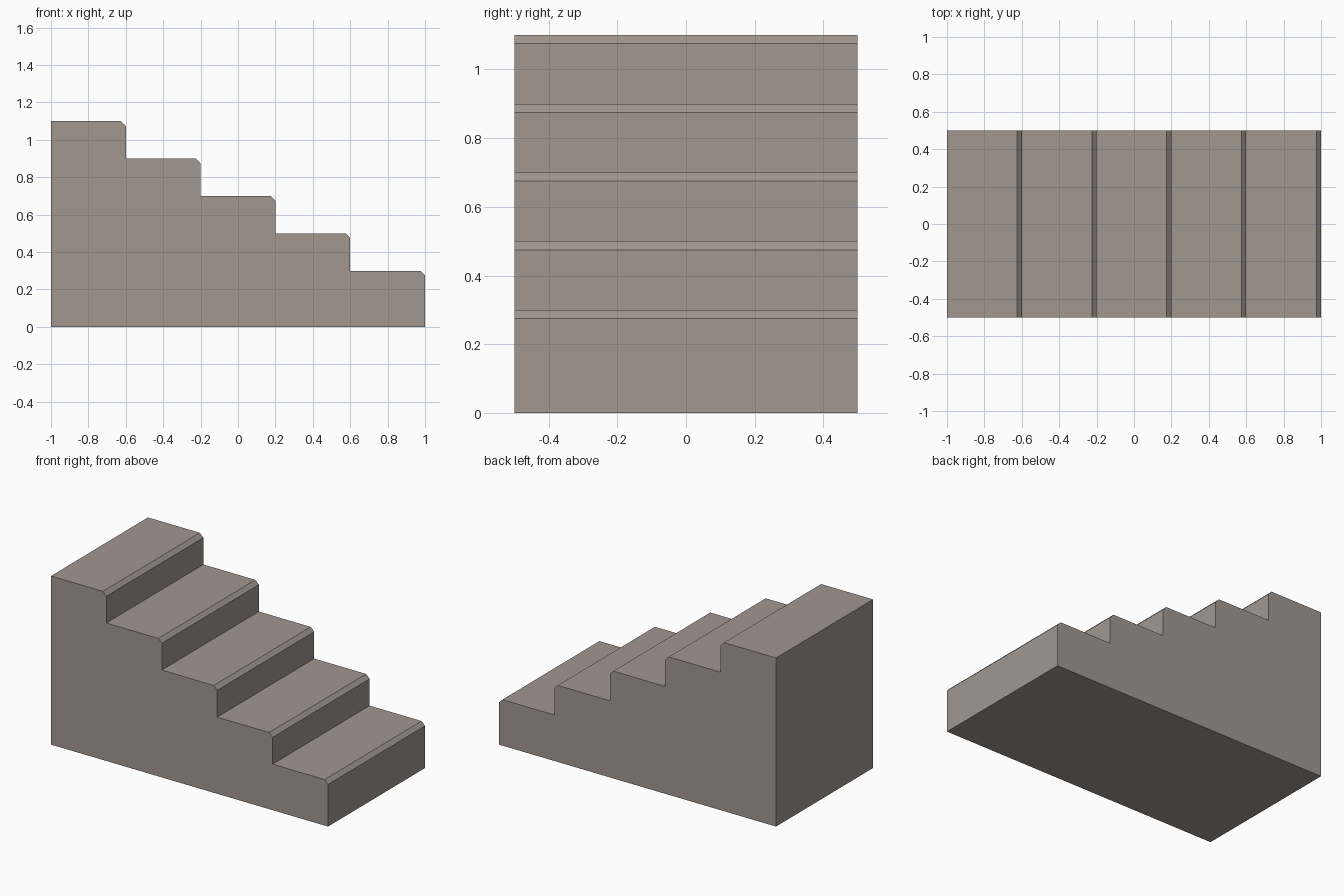
import bpy, bmesh

if "Cube" in bpy.data.objects:
    bpy.data.objects.remove(bpy.data.objects["Cube"])

STEPS = 5
TREAD, RISE, BASE = 0.4, 0.2, 0.3
CHAMFER = 0.025
HALF_DEPTH = 0.5

stone = bpy.data.materials.new("warm_grey_stone")
stone.diffuse_color = (0.36, 0.31, 0.28, 1.0)
stone.use_nodes = True
stone.node_tree.nodes["Principled BSDF"].inputs["Base Color"].default_value = stone.diffuse_color

# Side profile: flat base, then chamfered steps from lowest (right) to highest (left)
profile = [(-1.0, 0.0), (1.0, 0.0)]
for i in range(STEPS):
    x = 1.0 - i * TREAD
    z = BASE + i * RISE
    profile += [(x, z - CHAMFER), (x - CHAMFER, z), (x - TREAD, z)]

# Extrude the profile along y into a solid block
bm = bmesh.new()
face = bm.faces.new([bm.verts.new((x, -HALF_DEPTH, z)) for x, z in profile])
result = bmesh.ops.extrude_face_region(bm, geom=[face], use_keep_orig=True)
moved = [v for v in result["geom"] if isinstance(v, bmesh.types.BMVert)]
bmesh.ops.translate(bm, verts=moved, vec=(0, 2 * HALF_DEPTH, 0))
bmesh.ops.recalc_face_normals(bm, faces=bm.faces)

mesh = bpy.data.meshes.new("staircase")
bm.to_mesh(mesh)
bm.free()
mesh.materials.append(stone)
bpy.context.collection.objects.link(bpy.data.objects.new("staircase", mesh))
